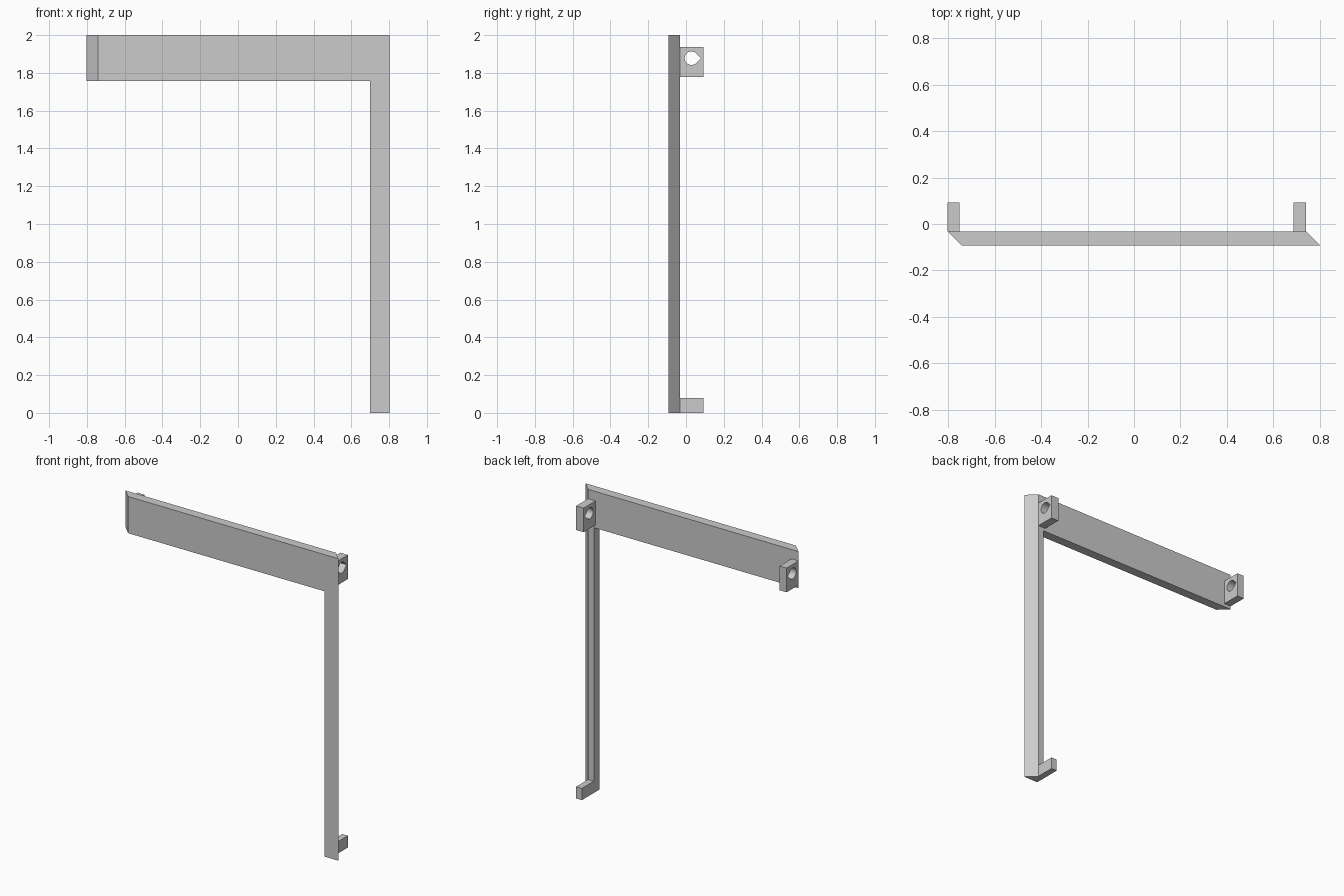
import bpy
import bmesh
from math import cos, sin, radians, sqrt

if "Cube" in bpy.data.objects:
    bpy.data.objects.remove(bpy.data.objects["Cube"], do_unlink=True)

grey = bpy.data.materials.new("light grey")
grey.use_nodes = True
COLOR = (0.6, 0.6, 0.6, 1)
grey.diffuse_color = COLOR
grey.node_tree.nodes["Principled BSDF"].inputs["Base Color"].default_value = COLOR

FRONT, PLATE_BACK, BACK = -0.093, -0.032, 0.093
TOP, BEAM_BOTTOM = 2.0, 1.757
MITRE = 0.062
POST_INNER, OUTER = 0.698, 0.802


def finish(name, bm):
    bmesh.ops.recalc_face_normals(bm, faces=bm.faces)
    mesh = bpy.data.meshes.new(name)
    bm.to_mesh(mesh)
    bm.free()
    mesh.materials.append(grey)
    obj = bpy.data.objects.new(name, mesh)
    bpy.context.collection.objects.link(obj)
    return obj


def l_outline(left, right):
    return [(left, TOP), (left, BEAM_BOTTOM), (POST_INNER, BEAM_BOTTOM),
            (POST_INNER, 0), (right, 0), (right, TOP)]


# Corner trim: an L-shaped plate whose two outer ends are mitred
bm = bmesh.new()
front = [bm.verts.new((x, FRONT, z)) for x, z in l_outline(MITRE - OUTER, OUTER)]
back = [bm.verts.new((x, PLATE_BACK, z)) for x, z in l_outline(-OUTER, OUTER - MITRE)]
bm.faces.new(front)
bm.faces.new(back)
for i in range(len(front)):
    j = (i + 1) % len(front)
    bm.faces.new((front[i], front[j], back[j], back[i]))
finish("mitred_corner_plate", bm)


def teardrop(cy, cz, r, steps=24):
    """Round hole with a right-angled point towards the back."""
    pts = [(cy + r * sqrt(2), cz)]
    for i in range(steps + 1):
        a = radians(45 + 270 * i / steps)
        pts.append((cy + r * cos(a), cz + r * sin(a)))
    return pts


def tab(name, x0, x1, z0, z1, hole=None):
    """Lug behind the plate, extruded along x, with an optional hole."""
    bm = bmesh.new()
    loops = [[(PLATE_BACK, z0), (BACK, z0), (BACK, z1), (PLATE_BACK, z1)]]
    if hole:
        loops.append(hole)
    edges = []
    for loop in loops:
        vs = [bm.verts.new((x0, y, z)) for y, z in loop]
        edges += [bm.edges.new((vs[i - 1], vs[i])) for i in range(len(vs))]
    bmesh.ops.triangle_fill(bm, edges=edges, use_beauty=True, normal=(1, 0, 0))
    faces = list(bm.faces)
    ext = bmesh.ops.extrude_face_region(bm, geom=faces, use_keep_orig=True)
    moved = [g for g in ext["geom"] if isinstance(g, bmesh.types.BMVert)]
    bmesh.ops.translate(bm, verts=moved, vec=(x1 - x0, 0, 0))
    return finish(name, bm)


# Pierced lugs at both ends of the beam, plain lug at the foot of the post
hole = teardrop(0.029, 1.878, 0.036)
tab("right_pierced_lug", -OUTER, -0.751, 1.778, 1.938, hole)
tab("left_pierced_lug", 0.685, OUTER - MITRE, 1.778, 1.938, hole)
tab("foot_lug", POST_INNER, OUTER - MITRE, 0, 0.078)
